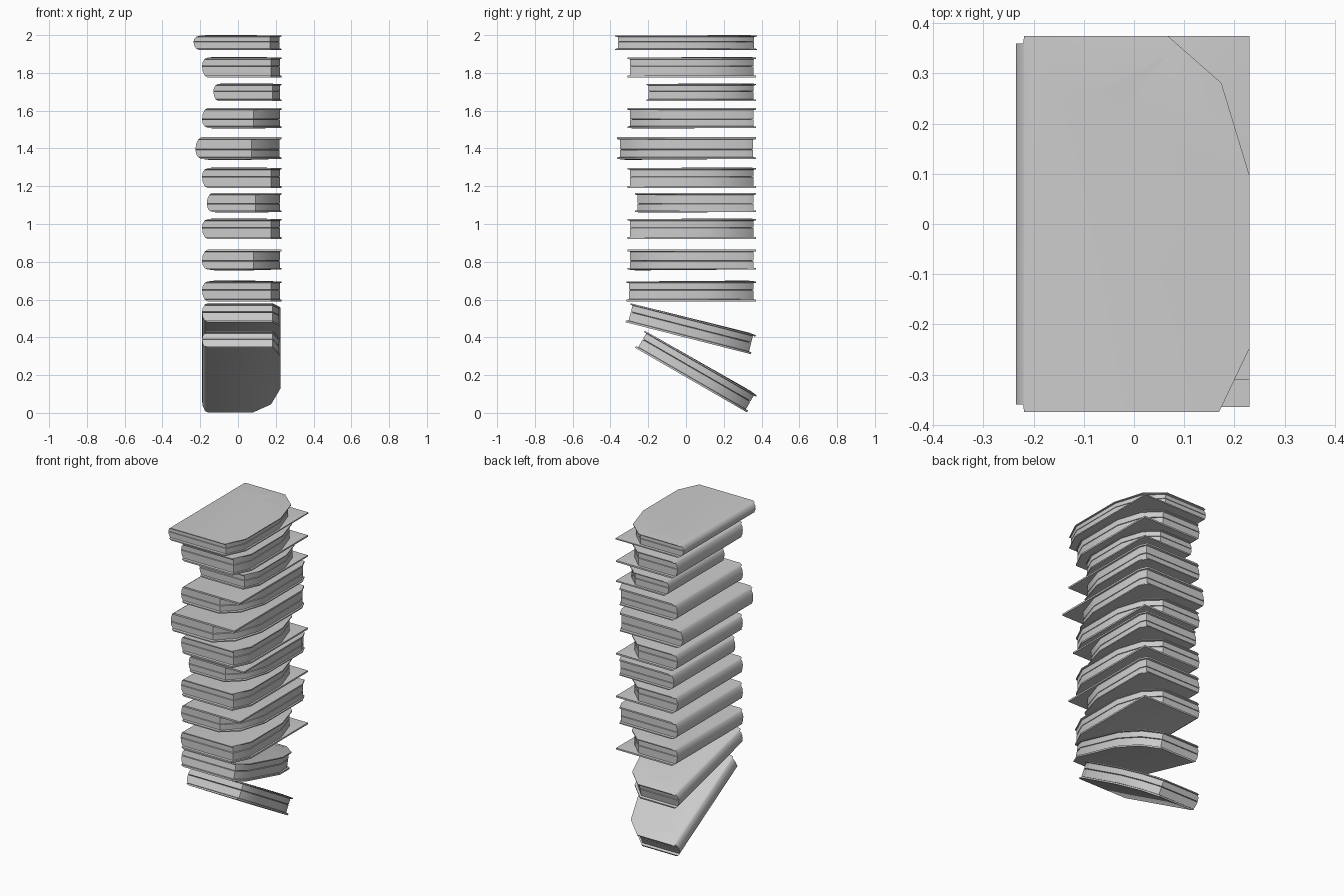
import bpy, bmesh, math
from mathutils import Matrix, Vector

cube = bpy.data.objects.get("Cube")
if cube:
    bpy.data.objects.remove(cube, do_unlink=True)

grey = bpy.data.materials.new("plain_grey")
grey.use_nodes = True
colour = (0.6, 0.6, 0.6, 1)
grey.diffuse_color = colour
grey.node_tree.nodes["Principled BSDF"].inputs["Base Color"].default_value = colour

FORE, BACK = 0.23, 0.37      # shared fore-edge and back planes of the stack


def outline(spine, inset, sharp, front_chop):
    """Plan of a book in unit size, worn corners cut away on the fore-edge."""
    i = inset
    corner = (1, 1) if sharp else (0.88 - i, 0.875 - i)
    return [(spine, i), (1 - front_chop, i), (1 - i, front_chop * 1.3), (1 - i, 0.63),
            corner, (0.65, 1 - i), (spine, 1 - i), (spine, 0.91)]


def make_book(name, width, depth, height, spike, front_chop=0.13):
    # Cover, page block with a groove, cover: height, spine edge, inset, sharp corner
    rings = [(0, 0.07, 0, spike), (0.09, 0.035, 0, spike), (0.11, 0.03, 0.02, False),
             (0.3, 0.008, 0.02, False), (0.53, 0, 0.02, False), (0.55, 0, 0.035, False),
             (0.57, 0, 0.02, False), (0.75, 0.008, 0.02, False), (0.88, 0.03, 0.02, False),
             (0.9, 0.035, 0, False), (0.96, 0.07, 0, False)]
    bm = bmesh.new()
    loops = []
    for z, spine, inset, sharp in rings:
        plan = outline(spine, inset, sharp, front_chop)
        loops.append([bm.verts.new((x, y, z)) for x, y in plan])
    for low, high in zip(loops, loops[1:]):
        for k in range(len(low)):
            n = (k + 1) % len(low)
            bm.faces.new((low[k], low[n], high[n], high[k]))
    bm.faces.new(loops[0][::-1])

    # Upper cover with a raised crease near the back
    top = loops[-1]
    crease = [bm.verts.new((x, y, 1)) for x, y in
              ((0.64, 0.945), (0.46, 0.8), (0.32, 0.845), (0.15, 0.85))]
    caps = [bm.faces.new(top[:6] + crease + top[7:]),
            bm.faces.new([top[5], top[6], top[7]] + crease[::-1])]
    bmesh.ops.triangulate(bm, faces=caps)
    bmesh.ops.remove_doubles(bm, verts=bm.verts, dist=0.0001)
    bmesh.ops.scale(bm, vec=(width, depth, height), verts=bm.verts)
    bmesh.ops.recalc_face_normals(bm, faces=bm.faces)

    mesh = bpy.data.meshes.new(name)
    bm.to_mesh(mesh)
    bm.free()
    mesh.materials.append(grey)
    book = bpy.data.objects.new(name, mesh)
    bpy.context.collection.objects.link(book)
    bpy.ops.object.select_all(action='DESELECT')
    book.select_set(True)
    bpy.context.view_layer.objects.active = book
    bpy.ops.object.shade_smooth_by_angle(angle=math.radians(40))
    return book


# Level books from the top down: base height, thickness, spine x, front y, turned over
level_books = [
    (1.92, 0.08, -0.235, -0.375, False), (1.775, 0.11, -0.19, -0.31, False),
    (1.65, 0.095, -0.13, -0.21, False), (1.505, 0.11, -0.19, -0.31, True),
    (1.34, 0.12, -0.225, -0.365, True), (1.19, 0.11, -0.19, -0.31, False),
    (1.06, 0.105, -0.165, -0.27, True), (0.92, 0.11, -0.19, -0.31, False),
    (0.755, 0.11, -0.19, -0.31, True), (0.59, 0.11, -0.19, -0.315, False),
]
for number, (z, height, x, y, turned) in enumerate(level_books, 1):
    back = 0.375 if number == 1 else BACK
    depth = back - y
    book = make_book(f"level_book_{number}", FORE - x, depth, height, True,
                     0.06 if turned else 0.13)
    move = Matrix.Translation((x, y, z))
    if turned:
        move = move @ Matrix.Translation((0, depth, height)) @ Matrix.Rotation(math.pi, 4, 'X')
    book.data.transform(move)

# Two books sloping down to the back: front lower corner and tilt
for name, y, z, tilt in (("upper_tilted_book", -0.32, 0.48, 14.3),
                         ("lower_tilted_book", -0.27, 0.345, 30)):
    book = make_book(name, 0.415, 0.685, 0.108, False, 0.1)
    book.data.transform(Matrix.Translation(Vector((-0.19, y, z)))
                        @ Matrix.Rotation(math.radians(-tilt), 4, 'X'))
